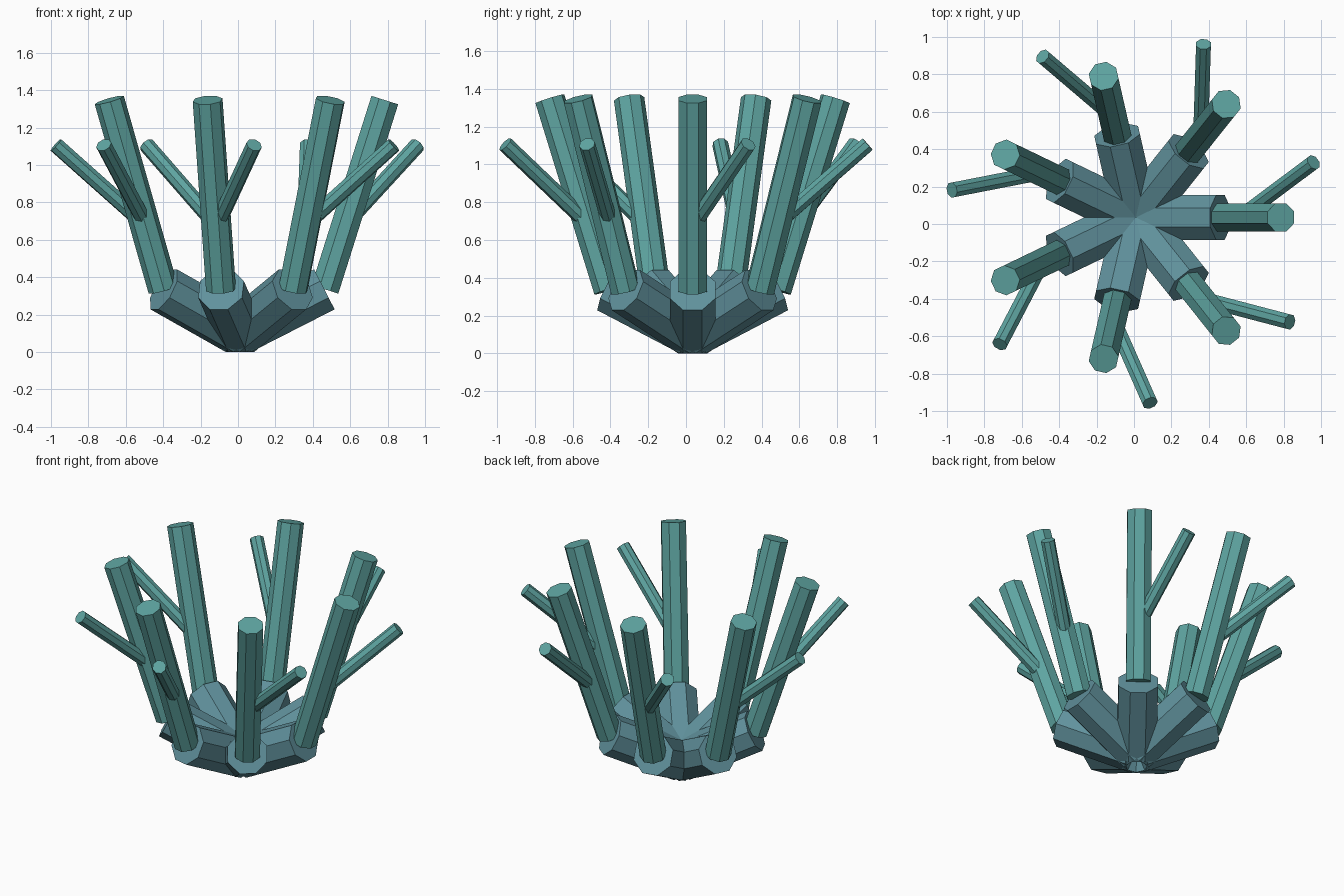
import bpy, bmesh, math
from mathutils import Vector, Matrix

if "Cube" in bpy.data.objects:
    bpy.data.objects.remove(bpy.data.objects["Cube"])

COUNT = 7                      # radial repeats
SIDES = 8
CENTRE = Vector((0.01, 0.035, 0))


def material(name, rgb):
    m = bpy.data.materials.new(name)
    m.diffuse_color = (*rgb, 1)
    m.use_nodes = True
    m.node_tree.nodes["Principled BSDF"].inputs["Base Color"].default_value = m.diffuse_color
    return m


def rod_mesh(name, start, end, radius, mat):
    """Straight faceted rod between two points, with flat sides facing up and down."""
    start, end = Vector(start), Vector(end)
    d = (end - start).normalized()
    side = Vector((0, 0, 1)).cross(d).normalized()
    up = d.cross(side)
    frame = Matrix((side, up, d)).transposed().to_4x4()
    frame.translation = (start + end) / 2
    bm = bmesh.new()
    spin = Matrix.Rotation(math.pi / SIDES, 4, 'Z')
    bmesh.ops.create_cone(bm, cap_ends=True, segments=SIDES, radius1=radius,
                          radius2=radius, depth=(end - start).length,
                          matrix=frame @ spin)
    bmesh.ops.recalc_face_normals(bm, faces=bm.faces)
    me = bpy.data.meshes.new(name)
    bm.to_mesh(me)
    bm.free()
    me.materials.append(mat)
    return me


teal = material("teal", (0.112, 0.372, 0.355))
slate = material("slate blue", (0.118, 0.285, 0.335))

# One spoke of the plant, pointing along +x
parts = [
    rod_mesh("root_arm", (0.005, 0, 0.107), (0.452, 0, 0.335), 0.13, slate),
    rod_mesh("stem", (0.455, 0, 0.335), (0.775, 0, 1.347), 0.081, teal),
    rod_mesh("twig", (0.595, 0.03, 0.72), (0.95, 0.295, 1.107), 0.043, teal),
]

# Repeat the spoke around the centre
for i in range(COUNT):
    for me in parts:
        ob = bpy.data.objects.new(f"{me.name}_{i + 1}", me)
        ob.location = CENTRE
        ob.rotation_euler.z = math.tau * i / COUNT
        bpy.context.collection.objects.link(ob)
